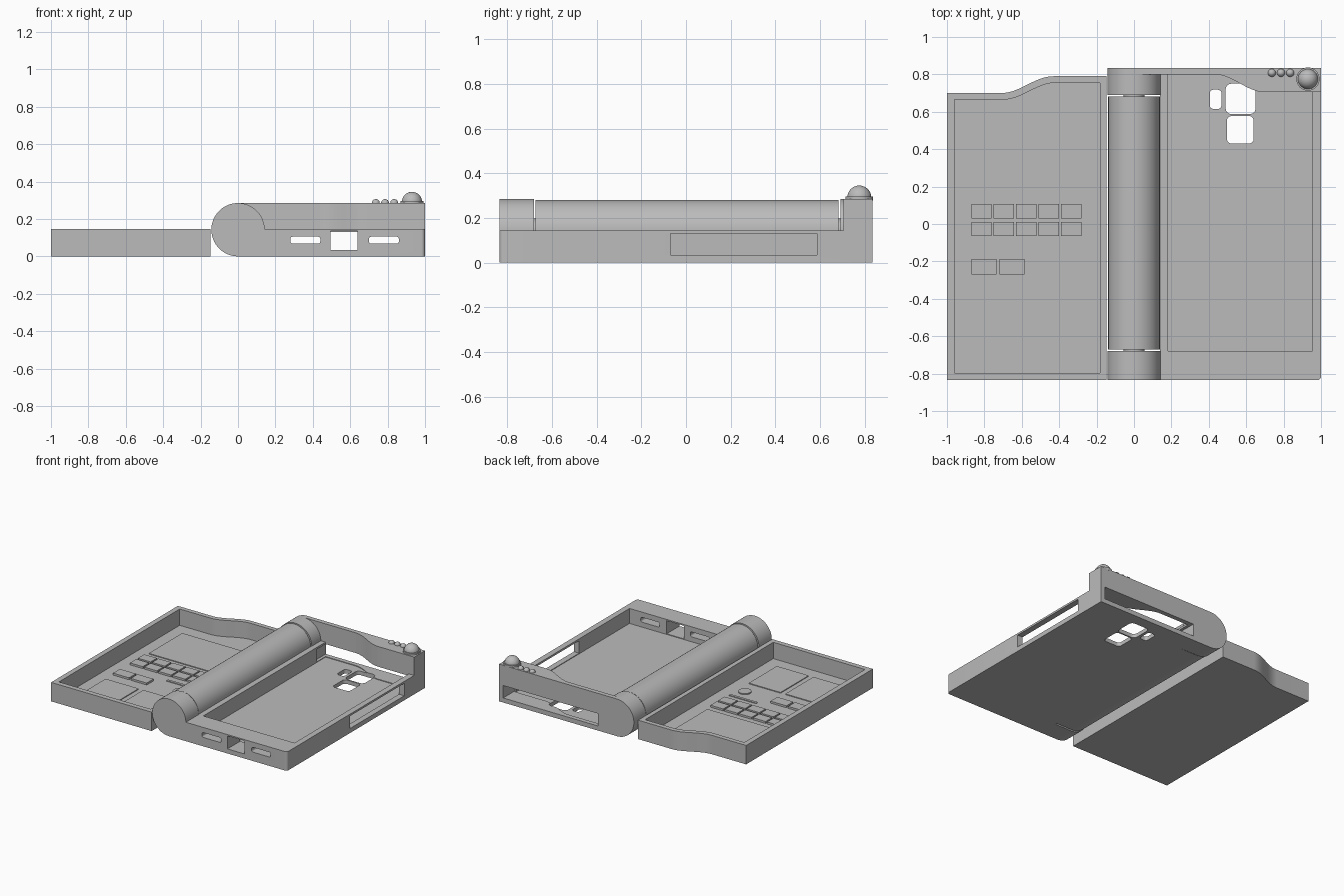
import bpy, bmesh, math
from mathutils import Matrix, Vector

if "Cube" in bpy.data.objects:
    bpy.data.objects.remove(bpy.data.objects["Cube"])

grey = bpy.data.materials.new("plain grey")
grey.use_nodes = True
GREY = (0.5, 0.5, 0.5, 1)
grey.diffuse_color = GREY
grey.node_tree.nodes["Principled BSDF"].inputs["Base Color"].default_value = GREY


def finish(name, bm):
    bmesh.ops.recalc_face_normals(bm, faces=bm.faces)
    mesh = bpy.data.meshes.new(name)
    bm.to_mesh(mesh)
    bm.free()
    mesh.materials.append(grey)
    ob = bpy.data.objects.new(name, mesh)
    bpy.context.collection.objects.link(ob)
    return ob


def smooth(ob):
    bpy.ops.object.select_all(action='DESELECT')
    ob.select_set(True)
    bpy.context.view_layer.objects.active = ob
    bpy.ops.object.shade_smooth_by_angle(angle=math.radians(30))


def prism(name, pts, lo, hi, axis='Z'):
    """Extrude a 2D outline along z, or an x/z outline along y."""
    bm = bmesh.new()
    place = (lambda a, b, t: (a, b, t)) if axis == 'Z' else (lambda a, b, t: (a, t, b))
    face = bm.faces.new([bm.verts.new(place(a, b, lo)) for a, b in pts])
    out = bmesh.ops.extrude_face_region(bm, geom=[face])
    verts = [v for v in out["geom"] if isinstance(v, bmesh.types.BMVert)]
    bmesh.ops.translate(bm, verts=verts, vec=Vector(place(0, 0, hi - lo)))
    return finish(name, bm)


def rect(x0, x1, y0, y1, r=0.0):
    """Rectangle outline, with rounded corners if r is given."""
    if not r:
        return [(x0, y0), (x1, y0), (x1, y1), (x0, y1)]
    pts = []
    corners = [(x1 - r, y1 - r), (x0 + r, y1 - r), (x0 + r, y0 + r), (x1 - r, y0 + r)]
    for k, (cx, cy) in enumerate(corners):
        for i in range(7):
            a = (k + i / 6) * math.pi / 2
            pts.append((cx + r * math.cos(a), cy + r * math.sin(a)))
    return pts


def wave(x0, y0, x1, y1, n=20):
    """S-shaped step between two points."""
    return [(x0 + (x1 - x0) * i / n,
             y0 + (y1 - y0) * (0.5 - 0.5 * math.cos(math.pi * i / n))) for i in range(n + 1)]


def cut(ob, cutters):
    for c in cutters:
        c.hide_render = True
        m = ob.modifiers.new("cut", 'BOOLEAN')
        m.operation = 'DIFFERENCE'
        m.solver = 'EXACT'
        m.object = c
    deps = bpy.context.evaluated_depsgraph_get()
    mesh = bpy.data.meshes.new_from_object(ob.evaluated_get(deps))
    ob.modifiers.clear()
    ob.data = mesh
    for c in cutters:
        bpy.data.objects.remove(c)


def round_part(name, radius, depth, centre, axis='Z', n=48):
    bm = bmesh.new()
    rot = Matrix.Rotation(math.pi / 2, 4, 'X') if axis == 'Y' else Matrix()
    bmesh.ops.create_cone(bm, cap_ends=True, segments=n, radius1=radius, radius2=radius,
                          depth=depth, matrix=Matrix.Translation(centre) @ rot)
    ob = finish(name, bm)
    smooth(ob)
    return ob


def dome(name, radius, centre):
    bm = bmesh.new()
    bmesh.ops.create_uvsphere(bm, u_segments=32, v_segments=16, radius=radius,
                              matrix=Matrix.Translation(centre))
    smooth(finish(name, bm))


H, TOP, D = 0.145, 0.285, 0.835

# Lid: open tray with a stepped, wavy back edge
lid = prism("lid_tray", [(-1, -D), (-0.147, -D), (-0.147, 0.79)]
            + wave(-0.43, 0.79, -0.71, 0.70) + [(-1, 0.70)], 0, H)
cut(lid, [prism("lid_cavity", [(-0.96, -0.797), (-0.182, -0.797), (-0.182, 0.755)]
                + wave(-0.42, 0.755, -0.70, 0.665) + [(-0.96, 0.665)], 0.02, 0.3)])
smooth(lid)

# Lid controls: keys, panels, dial and bar
for row, y in enumerate((0.03, -0.065)):
    for col in range(5):
        x = -0.87 + 0.12 * col
        prism(f"key_{row}_{col}", rect(x, x + 0.108, y, y + 0.077), 0.018, 0.035)
for i, x in enumerate((-0.87, -0.72)):
    prism(f"wide_key_{i}", rect(x, x + 0.135, -0.27, -0.187), 0.018, 0.035)
prism("screen_panel", rect(-0.865, -0.29, 0.155, 0.56), 0.018, 0.026)
prism("lower_panel_outer", rect(-0.87, -0.59, -0.70, -0.36), 0.018, 0.026)
prism("lower_panel_inner", rect(-0.55, -0.28, -0.70, -0.36), 0.018, 0.026)
prism("indicator_bar", rect(-0.51, -0.28, -0.14, -0.12), 0.018, 0.026)
round_part("dial", 0.045, 0.01, (-0.335, -0.235, 0.023))

# Base: tray with a thick front wall, ports and lens openings
corner = [(1 - 0.02 + 0.02 * math.sin(a), -D + 0.02 - 0.02 * math.cos(a))
          for a in (math.pi / 2 * i / 6 for i in range(7))]
base = prism("base_tray", [(0.14, -D)] + corner + [(1, D), (0.14, D)], 0, H)
cut(base, [prism("base_cavity", [(0.182, -0.68), (0.955, -0.68), (0.955, 0.705)]
                 + wave(0.70, 0.705, 0.43, 0.80) + [(0.182, 0.80)], 0.03, 0.3)])
cut(base, [
    prism("port_a", rect(0.28, 0.44, 0.068, 0.105, 0.012), -0.9, -0.6, 'Y'),
    prism("port_b", rect(0.495, 0.64, 0.035, 0.135), -0.9, -0.6, 'Y'),
    prism("port_c", rect(0.70, 0.86, 0.068, 0.105, 0.012), -0.9, -0.6, 'Y'),
    prism("back_slot", rect(0.16, 0.965, 0.035, 0.13), 0.69, 0.9, 'Y'),
    prism("side_slot", rect(0.9, 1.1, -0.07, 0.585), 0.035, 0.13),
    prism("lens_a", rect(0.49, 0.65, 0.588, 0.75, 0.03), -0.1, 0.1),
    prism("lens_b", rect(0.497, 0.64, 0.43, 0.577, 0.025), -0.1, 0.1),
    prism("lens_c", rect(0.405, 0.468, 0.615, 0.718, 0.02), -0.1, 0.1)])
smooth(base)

# Raised back ridge with its wavy inner side
ridge = prism("back_ridge", [(0, D), (0, 0.80)] + wave(0.43, 0.80, 0.70, 0.705)
              + [(1, 0.705), (1, D)], H, TOP)
smooth(ridge)


# Hinge: end caps, turning barrel and pins
def hinge(name, r, y0, y1):
    arc = [(r * math.sin(a), TOP / 2 - r * math.cos(a))
           for a in (-1.5 * math.pi * i / 48 for i in range(49))]
    smooth(prism(name, arc + [(r, TOP / 2 - r)], y0, y1, 'Y'))


hinge("hinge_cap_front", TOP / 2, -D, -0.68)
hinge("hinge_cap_back", TOP / 2, 0.69, D)
hinge("hinge_barrel", 0.138, -0.672, 0.682)
for side, y in (("front", -0.676), ("back", 0.686)):
    round_part(f"hinge_pin_{side}", 0.055, 0.04, (0, y, TOP / 2), 'Y')

# Ridge details: large lamp in a collar and three small lamps
round_part("lamp_collar", 0.062, 0.02, (0.93, 0.775, TOP + 0.002))
dome("large_lamp", 0.054, (0.93, 0.775, 0.291))
for i in range(3):
    dome(f"small_lamp_{i}", 0.021, (0.737 + 0.049 * i, 0.808, TOP))
